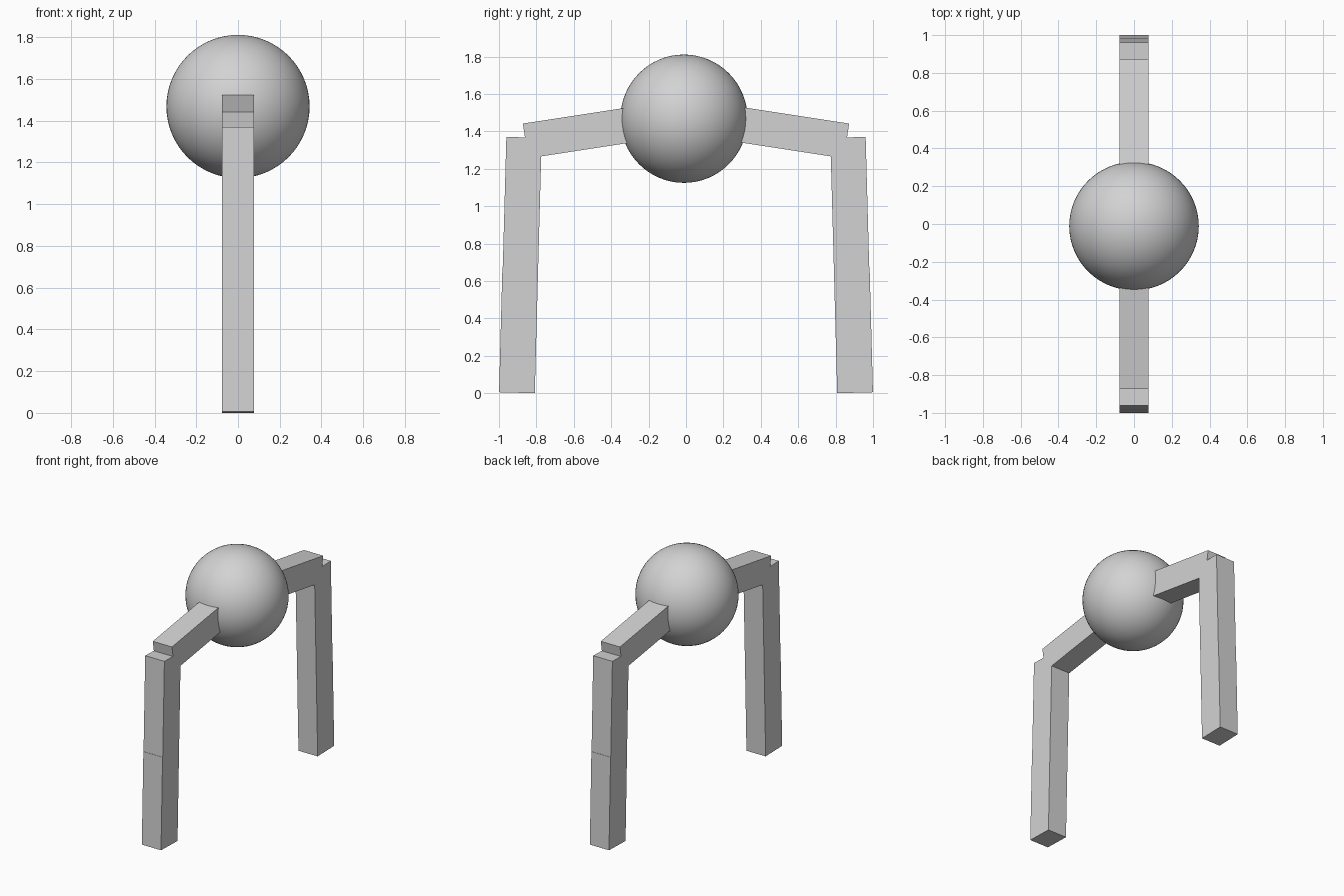
import bpy
import math
from mathutils import Vector

cube = bpy.data.objects.get("Cube")
if cube:
    bpy.data.objects.remove(cube, do_unlink=True)

# Single grey material
GREY = (0.65, 0.65, 0.65, 1.0)
grey = bpy.data.materials.new("light_grey")
grey.use_nodes = True
grey.diffuse_color = GREY
bsdf = next(n for n in grey.node_tree.nodes if n.type == 'BSDF_PRINCIPLED')
bsdf.inputs["Base Color"].default_value = GREY
bsdf.inputs["Roughness"].default_value = 0.6

LIMB_WIDTH = 0.155


def limb(name, start, end, depth):
    """Square-ended bar whose centre line runs between two (y, z) points."""
    a, b = Vector((0, *start)), Vector((0, *end))
    d = b - a
    bpy.ops.mesh.primitive_cube_add(size=1, location=(a + b) / 2)
    ob = bpy.context.object
    ob.name = name
    ob.scale = (LIMB_WIDTH, depth, d.length)
    ob.rotation_euler = (math.atan2(-d.y, d.z), 0, 0)
    ob.data.materials.append(grey)


# Round body
bpy.ops.mesh.primitive_uv_sphere_add(segments=64, ring_count=32, radius=0.343,
                                     location=(0, -0.011, 1.468))
body = bpy.context.object
body.name = "body"
body.scale.y = 0.992
body.data.materials.append(grey)
bpy.ops.object.shade_smooth()

# Front and back legs: sloping arm, upper leg, lower leg
for side, s in (("front", -1), ("back", 1)):
    limb(side + "_arm", (s * 0.20, 1.450), (s * 0.858, 1.349), 0.188)
    limb(side + "_upper_leg", (s * 0.866, 1.368), (s * 0.885, 0.675), 0.189)
    limb(side + "_lower_leg", (s * 0.886, 0.675), (s * 0.904, 0.003), 0.191)
